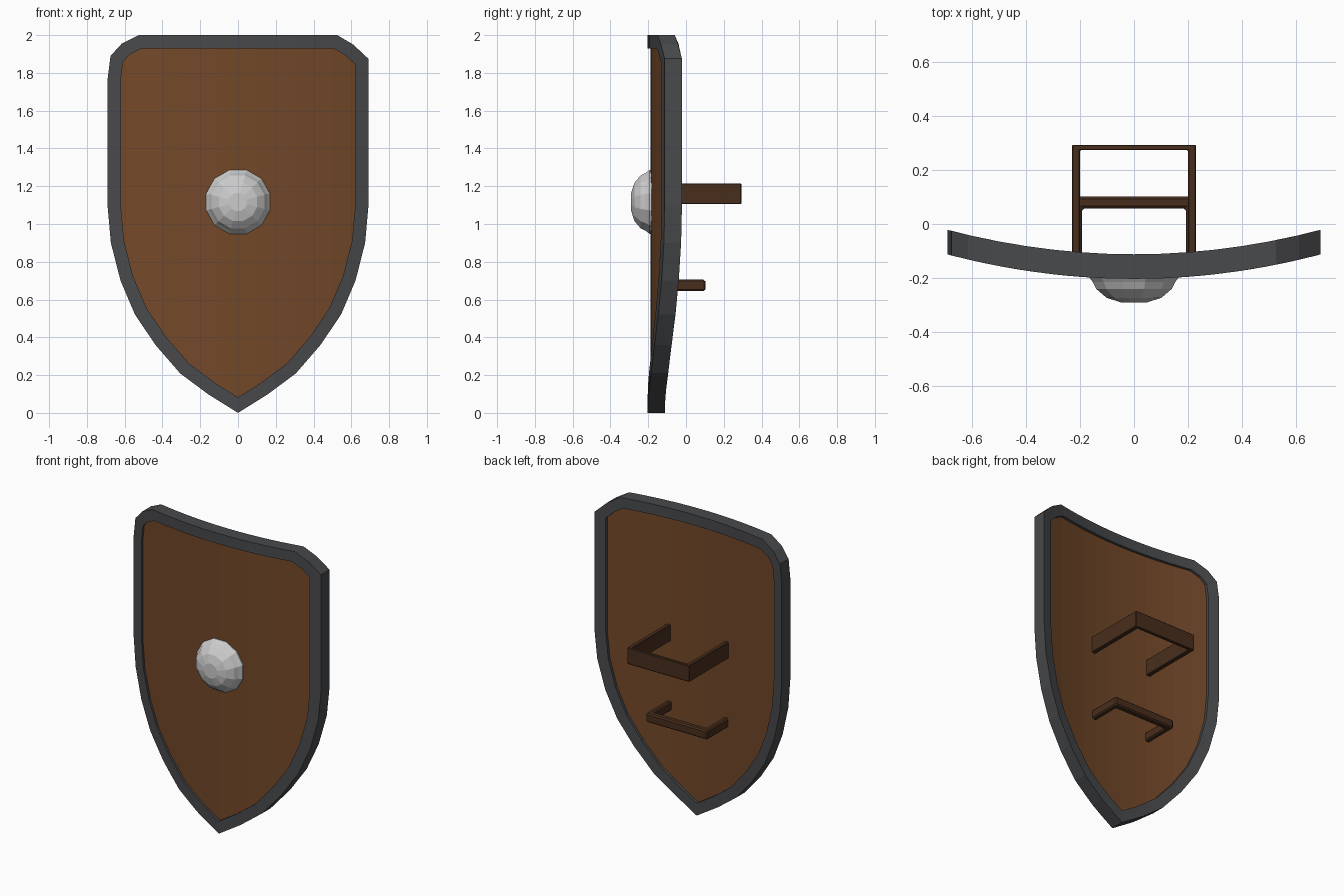
import bpy, bmesh, math
from mathutils import Vector

if "Cube" in bpy.data.objects:
    bpy.data.objects.remove(bpy.data.objects["Cube"])


def material(name, rgb):
    m = bpy.data.materials.new(name)
    m.diffuse_color = (*rgb, 1)
    m.use_nodes = True
    m.node_tree.nodes["Principled BSDF"].inputs["Base Color"].default_value = m.diffuse_color
    return m


WOOD = material("wood", (0.17, 0.065, 0.022))
STRAP = material("dark_wood", (0.065, 0.027, 0.012))
IRON = material("dark_iron", (0.065, 0.067, 0.072))


def finish(bm, name, mat=None):
    bmesh.ops.recalc_face_normals(bm, faces=bm.faces)
    me = bpy.data.meshes.new(name)
    bm.to_mesh(me)
    bm.free()
    ob = bpy.data.objects.new(name, me)
    bpy.context.collection.objects.link(ob)
    if mat:
        me.materials.append(mat)
    return ob


def inset(pts, d):
    """Mitred inward offset of a clockwise outline."""
    out = []
    for i, p in enumerate(pts):
        a = (p - pts[i - 1]).normalized()
        b = (pts[(i + 1) % len(pts)] - p).normalized()
        na, nb = Vector((a.y, -a.x)), Vector((b.y, -b.x))
        out.append(p + (na + nb) * d / (1 + na.dot(nb)))
    return out


def bend(bm, step=0.1):
    """Slice into vertical strips, then curve the ends backwards."""
    for i in range(-6, 7):
        bmesh.ops.bisect_plane(bm, geom=bm.verts[:] + bm.edges[:] + bm.faces[:],
                               plane_co=(i * step, 0, 0), plane_no=(1, 0, 0))
    for v in bm.verts:
        v.co.y += 0.19 * v.co.x ** 2


def ring(bm, pts, y):
    return [bm.verts.new((p.x, y, p.y)) for p in pts]


def bridge(bm, a, b):
    for i in range(len(a)):
        j = (i + 1) % len(a)
        bm.faces.new((a[i], a[j], b[j], b[i]))


# Outline, clockwise seen from the front
side = [(0.69, 1.09), (0.673, 0.90), (0.622, 0.70), (0.545, 0.52),
        (0.437, 0.36), (0.307, 0.21), (0.16, 0.10)]
outline = [Vector(p) for p in
           [(-0.525, 2), (0.525, 2), (0.61, 1.95), (0.69, 1.875)] + side + [(0, 0)]
           + [(-x, z) for x, z in reversed(side)]
           + [(-0.69, 1.77), (-0.675, 1.89), (-0.615, 1.955)]]
inner = inset(outline, 0.07)

# Metal rim
FRONT, BACK = -0.203, -0.112
bm = bmesh.new()
loops = [ring(bm, outline, FRONT), ring(bm, outline, BACK),
         ring(bm, inner, BACK), ring(bm, inner, FRONT)]
for i in range(4):
    bridge(bm, loops[i], loops[(i + 1) % 4])
bend(bm)
finish(bm, "rim", IRON)

# Wooden board, slightly recessed in the rim
bm = bmesh.new()
edge = inset(outline, 0.06)
f, b = ring(bm, edge, -0.188), ring(bm, edge, -0.13)
bm.faces.new(f)
bm.faces.new(b)
bridge(bm, f, b)
bend(bm)
finish(bm, "board", WOOD)

# Central boss: low dome with a small flared edge
bm = bmesh.new()
profile = [(0.175, -0.17), (0.175, -0.192), (0.158, -0.215), (0.145, -0.24),
           (0.105, -0.273), (0.05, -0.29)]
N = 12
loops = []
for r, y in profile:
    loops.append(ring(bm, [Vector((r * math.cos(t), 1.117 + r * math.sin(t)))
                           for t in (math.tau * (k + 0.5) / N for k in range(N))], y))
for a, b in zip(loops, loops[1:]):
    bridge(bm, a, b)
bm.faces.new(loops[0])
bm.faces.new(loops[-1])
finish(bm, "boss")


# U-shaped straps on the back
def strap(name, half, back, bar, leg, z0, z1, bevel):
    start = -0.14
    path = [(-half, start), (-half, back), (half, back), (half, start),
            (half - leg, start), (half - leg, back - bar),
            (-half + leg, back - bar), (-half + leg, start)]
    bm = bmesh.new()
    lo = [bm.verts.new((x, y, z0)) for x, y in path]
    hi = [bm.verts.new((x, y, z1)) for x, y in path]
    for v in (lo, hi):   # left leg, bar, right leg
        for q in ((0, 1, 6, 7), (1, 2, 5, 6), (2, 3, 4, 5)):
            bm.faces.new([v[k] for k in q])
    bridge(bm, lo, hi)
    ob = finish(bm, name, STRAP)
    mod = ob.modifiers.new("bevel", "BEVEL")
    mod.width = bevel
    mod.segments = 1


strap("arm_strap", 0.23, 0.293, 0.02, 0.03, 1.105, 1.215, 0.004)
strap("hand_grip", 0.227, 0.102, 0.045, 0.035, 0.645, 0.705, 0.008)
